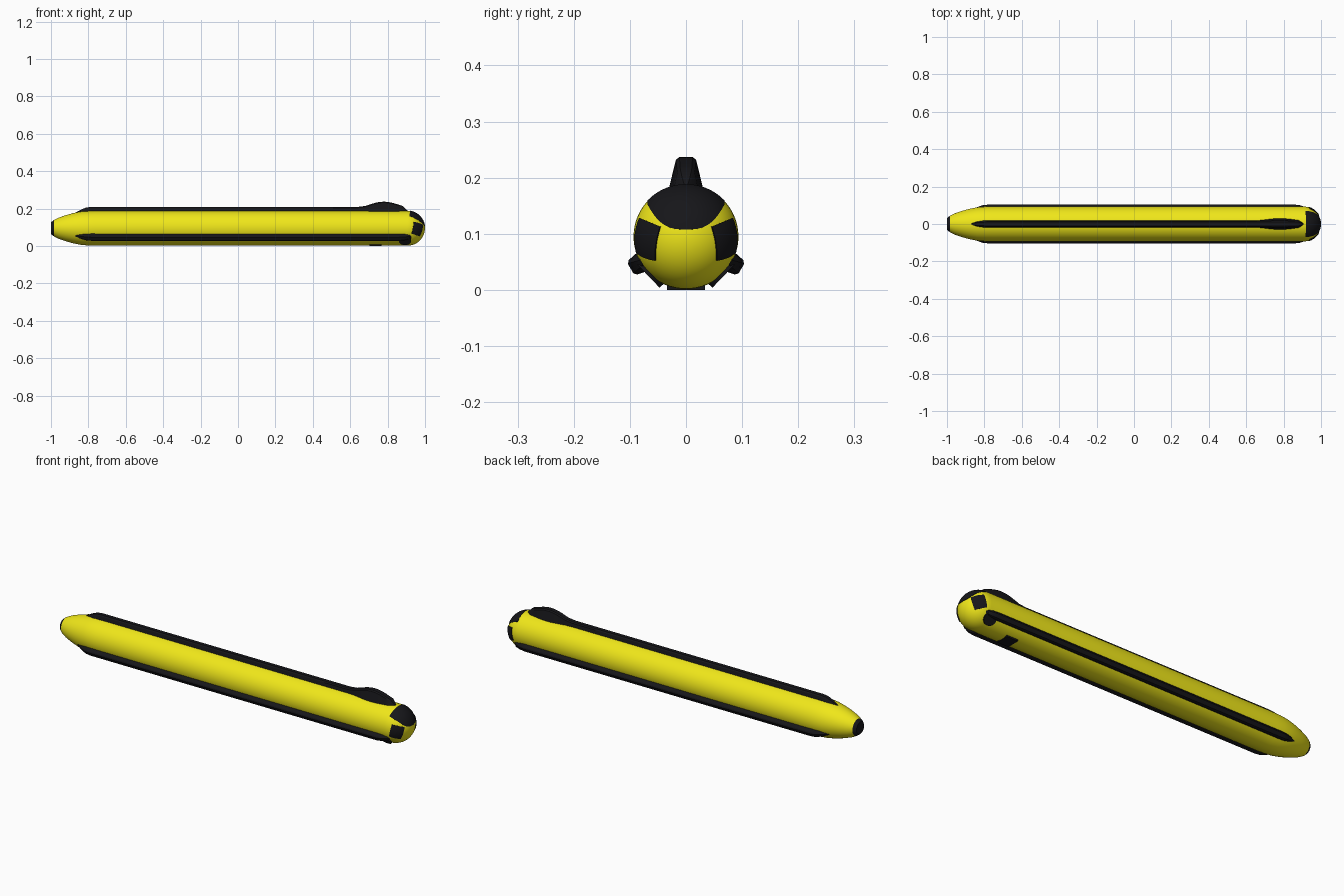
import bpy, bmesh, math
from mathutils import Vector, Matrix

if "Cube" in bpy.data.objects:
    bpy.data.objects.remove(bpy.data.objects["Cube"])

CZ, R, NX = 0.095, 0.0935, 0.906   # axis height, body radius, nose centre


def material(name, col):
    m = bpy.data.materials.new(name)
    m.diffuse_color = (*col, 1)
    m.use_nodes = True
    m.node_tree.nodes["Principled BSDF"].inputs["Base Color"].default_value = m.diffuse_color
    return m


YELLOW = material("yellow", (0.87, 0.80, 0.01))
BLACK = material("black", (0.008, 0.008, 0.010))


def finish(name, bm, mats, angle=35):
    bmesh.ops.recalc_face_normals(bm, faces=bm.faces)
    me = bpy.data.meshes.new(name)
    bm.to_mesh(me)
    bm.free()
    ob = bpy.data.objects.new(name, me)
    bpy.context.collection.objects.link(ob)
    for m in mats:
        me.materials.append(m)
    bpy.ops.object.select_all(action='DESELECT')
    ob.select_set(True)
    bpy.context.view_layer.objects.active = ob
    bpy.ops.object.shade_smooth_by_angle(angle=math.radians(angle))
    return ob


def loft(bm, rings):
    """Skin a list of closed rings and cap the ends."""
    loops = [[bm.verts.new(p) for p in ring] for ring in rings]
    for a, b in zip(loops, loops[1:]):
        n = len(a)
        for i in range(n):
            bm.faces.new((a[i], a[(i + 1) % n], b[(i + 1) % n], b[i]))
    bm.faces.new(loops[0])
    bm.faces.new(loops[-1])


def revolve(name, profile, mat, seg=64):
    bm = bmesh.new()
    loft(bm, [[(x, r * math.cos(2 * math.pi * i / seg), CZ + r * math.sin(2 * math.pi * i / seg))
               for i in range(seg)] for x, r in profile])
    return finish(name, bm, [mat])


# Hull: tapered tail, straight barrel, hemispherical nose
tail = [(-0.985, 0.043), (-0.96, 0.056), (-0.92, 0.070), (-0.88, 0.081),
        (-0.84, 0.089), (-0.80, 0.0925), (-0.76, R)]
nose = [(NX + R * math.sin(a), R * math.cos(a))
        for a in [math.radians(d) for d in (0, 8, 16, 24, 32, 40, 48, 56, 64, 72, 79, 85, 89)]]
revolve("hull", tail + nose, YELLOW)

# Black tail cap
revolve("tail_cap", [(-0.984, 0.0435), (-0.992, 0.038), (-1.0, 0.031)], BLACK)


def strake(name, angle, stations):
    """Rail with trapezoid section; stations are (x, base half width, top half width, top radius)."""
    rot = Matrix.Rotation(math.radians(angle), 4, 'X')
    rings = []
    for x, wb, wt, h in stations:
        pts = [(-wb, 0.055), (-wt, h - 0.005), (-wt * 0.65, h),
               (wt * 0.65, h), (wt, h - 0.005), (wb, 0.055)]
        rings.append([rot @ Vector((x, y, z)) + Vector((0, 0, CZ)) for y, z in pts])
    bm = bmesh.new()
    loft(bm, rings)
    return finish(name, bm, [BLACK], 30)


rear = [(-0.875, 0.006, 0.003, 0.081), (-0.84, 0.022, 0.011, 0.099),
        (-0.81, 0.025, 0.014, 0.111), (-0.78, 0.026, 0.015, 0.114)]

# Top rail swelling into a hump near the nose
hump = [(0.64, 0.026, 0.015, 0.114)]
for i in range(1, 12):
    t = i / 12
    s = math.sin(math.pi * t) ** 1.3
    hump.append((0.66 + 0.24 * t, 0.026 + 0.012 * s, 0.015 + 0.003 * s,
                 0.114 + 0.028 * s))
hump += [(0.895, 0.018, 0.010, 0.104), (0.91, 0.006, 0.003, 0.088)]
strake("top_rail", 0, rear + hump)

# Lower side rails
front = [(0.86, 0.026, 0.015, 0.114), (0.89, 0.025, 0.014, 0.110),
         (0.915, 0.020, 0.011, 0.100), (0.93, 0.010, 0.005, 0.088)]
for side, ang in (("left", 120), ("right", -120)):
    strake("lower_rail_" + side, ang, rear + front)

# Round pads under the nose
for side, s in (("left", 1), ("right", -1)):
    bm = bmesh.new()
    d = Vector((0, s * 0.72, -0.69)).normalized()
    m = Matrix.Translation(Vector((0.893, 0, CZ)) + d * 0.084) @ d.to_track_quat('Z', 'Y').to_matrix().to_4x4()
    bmesh.ops.create_cone(bm, cap_ends=True, segments=32, radius1=0.034, radius2=0.033,
                          depth=0.026, matrix=m)
    finish("round_pad_" + side, bm, [BLACK])

# Flat belly plate
bm = bmesh.new()
bmesh.ops.create_cube(bm, size=1, matrix=Matrix.Translation((0.735, 0, 0.008))
                      @ Matrix.Diagonal((0.065, 0.068, 0.016, 1)))
finish("belly_plate", bm, [BLACK])


def patch(name, func, nu, nv):
    """Curved panel on the nose from func(u, v), thickened inward."""
    bm = bmesh.new()
    g = [[bm.verts.new(func(i / nu, j / nv)) for j in range(nv + 1)] for i in range(nu + 1)]
    for i in range(nu):
        for j in range(nv):
            bm.faces.new((g[i][j], g[i + 1][j], g[i + 1][j + 1], g[i][j + 1]))
    centre = Vector((NX, 0, CZ))
    faces = bm.faces[:]
    inner = bmesh.ops.extrude_face_region(bm, geom=faces, use_keep_orig=True)
    for v in [e for e in inner["geom"] if isinstance(e, bmesh.types.BMVert)]:
        v.co = centre + (v.co - centre) * 0.92
    return finish(name, bm, [BLACK])


# Upper nose panel with a curved lower edge
def upper_panel(u, v):
    k = 2 * u - 1
    rad = R + 0.0012
    y = 0.069 * k
    r = math.sqrt(rad * rad - y * y)
    low = math.asin((0.013 + 0.045 * abs(k) ** 3) / r)
    phi = low + (math.radians(81) - low) * v
    return (NX + r * math.cos(phi), y, CZ + r * math.sin(phi))


patch("nose_upper_panel", upper_panel, 24, 12)

# Square side panels on the nose
CORNERS = [Vector(c) for c in ((0.034, 0.082, 0.033), (0.082, 0.046, 0.018),
                               (0.066, 0.055, -0.043), (0.023, 0.091, -0.029))]
for side, s in (("left", 1), ("right", -1)):
    def side_panel(u, v, s=s):
        a, b, c, d = CORNERS
        p = a.lerp(b, u).lerp(d.lerp(c, u), v).normalized() * (R + 0.003)
        return (NX + p.x, s * p.y, CZ + p.z)
    patch("nose_side_panel_" + side, side_panel, 8, 8)
